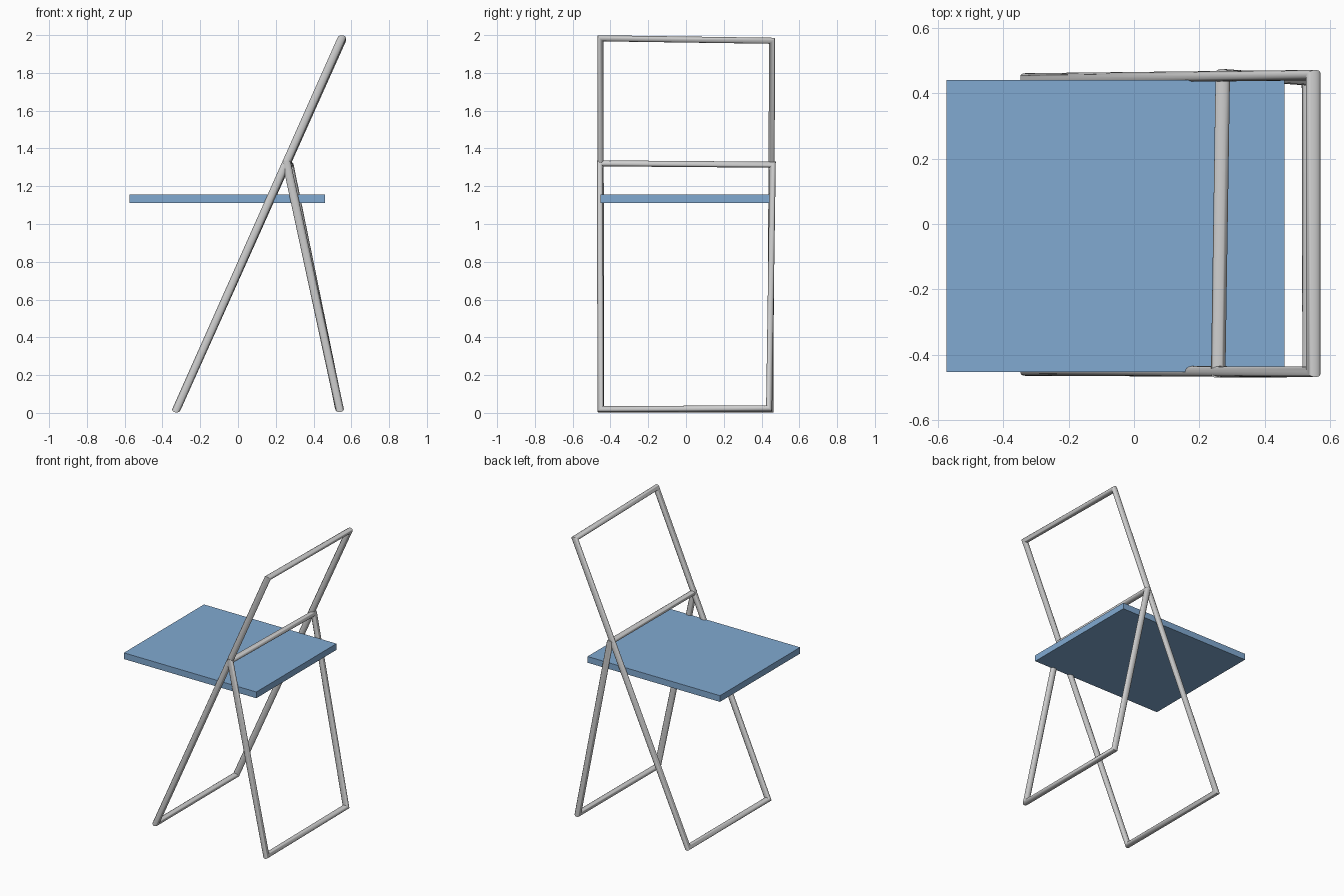
import bpy, bmesh, math
from mathutils import Vector

cube = bpy.data.objects.get("Cube")
if cube:
    bpy.data.objects.remove(cube, do_unlink=True)

TUBE_RADIUS = 0.016
SIDES = 20
STRETCH = 1.4   # tubes are wider along x than along y and z


def make_material(name, color):
    mat = bpy.data.materials.new(name)
    mat.use_nodes = True
    mat.diffuse_color = (*color, 1)
    mat.node_tree.nodes["Principled BSDF"].inputs["Base Color"].default_value = (*color, 1)
    return mat


def add_object(name, bm, mat):
    bmesh.ops.recalc_face_normals(bm, faces=bm.faces)
    mesh = bpy.data.meshes.new(name)
    bm.to_mesh(mesh)
    bm.free()
    mesh.materials.append(mat)
    obj = bpy.data.objects.new(name, mesh)
    bpy.context.collection.objects.link(obj)
    return obj


def tube_frame(name, corners, mat):
    """Closed loop of round tube with mitred corners."""
    pts = [Vector((x / STRETCH, y, z)) for x, y, z in corners]
    normal = (pts[1] - pts[0]).cross(pts[-1] - pts[0]).normalized()
    bm = bmesh.new()
    rings = []
    for i, p in enumerate(pts):
        back = (p - pts[i - 1]).normalized()
        ahead = (p - pts[(i + 1) % len(pts)]).normalized()
        outward = back + ahead
        ring = []
        for k in range(SIDES):
            a = math.tau * k / SIDES
            offset = outward * math.cos(a) + normal * math.sin(a)
            ring.append(bm.verts.new(p + offset * TUBE_RADIUS))
        rings.append(ring)
    for i, ring in enumerate(rings):
        prev = rings[i - 1]
        for k in range(SIDES):
            bm.faces.new((prev[k - 1], prev[k], ring[k], ring[k - 1]))
    obj = add_object(name, bm, mat)
    obj.scale.x = STRETCH
    bpy.ops.object.select_all(action='DESELECT')
    obj.select_set(True)
    bpy.context.view_layer.objects.active = obj
    bpy.ops.object.shade_smooth_by_angle(angle=math.radians(40))


steel = make_material("steel grey", (0.62, 0.62, 0.62))
blue = make_material("seat blue", (0.22, 0.40, 0.64))

# Long frame: front legs running up into the backrest
tube_frame("backrest_and_front_leg_frame", [
    (-0.326, -0.449, 0.018), (-0.326, 0.446, 0.018),
    (0.549, 0.456, 1.970), (0.549, -0.453, 1.983)], steel)

# Short frame: rear legs with the crossbar at the hinge
tube_frame("rear_leg_frame", [
    (0.538, -0.453, 0.020), (0.536, 0.440, 0.024),
    (0.272, 0.459, 1.314), (0.258, -0.455, 1.321)], steel)

# Flat seat board
bm = bmesh.new()
bmesh.ops.create_cube(bm, size=1)
bmesh.ops.scale(bm, vec=(1.035, 0.894, 0.044), verts=bm.verts)
bmesh.ops.translate(bm, vec=(-0.057, -0.006, 1.133), verts=bm.verts)
add_object("seat", bm, blue)
